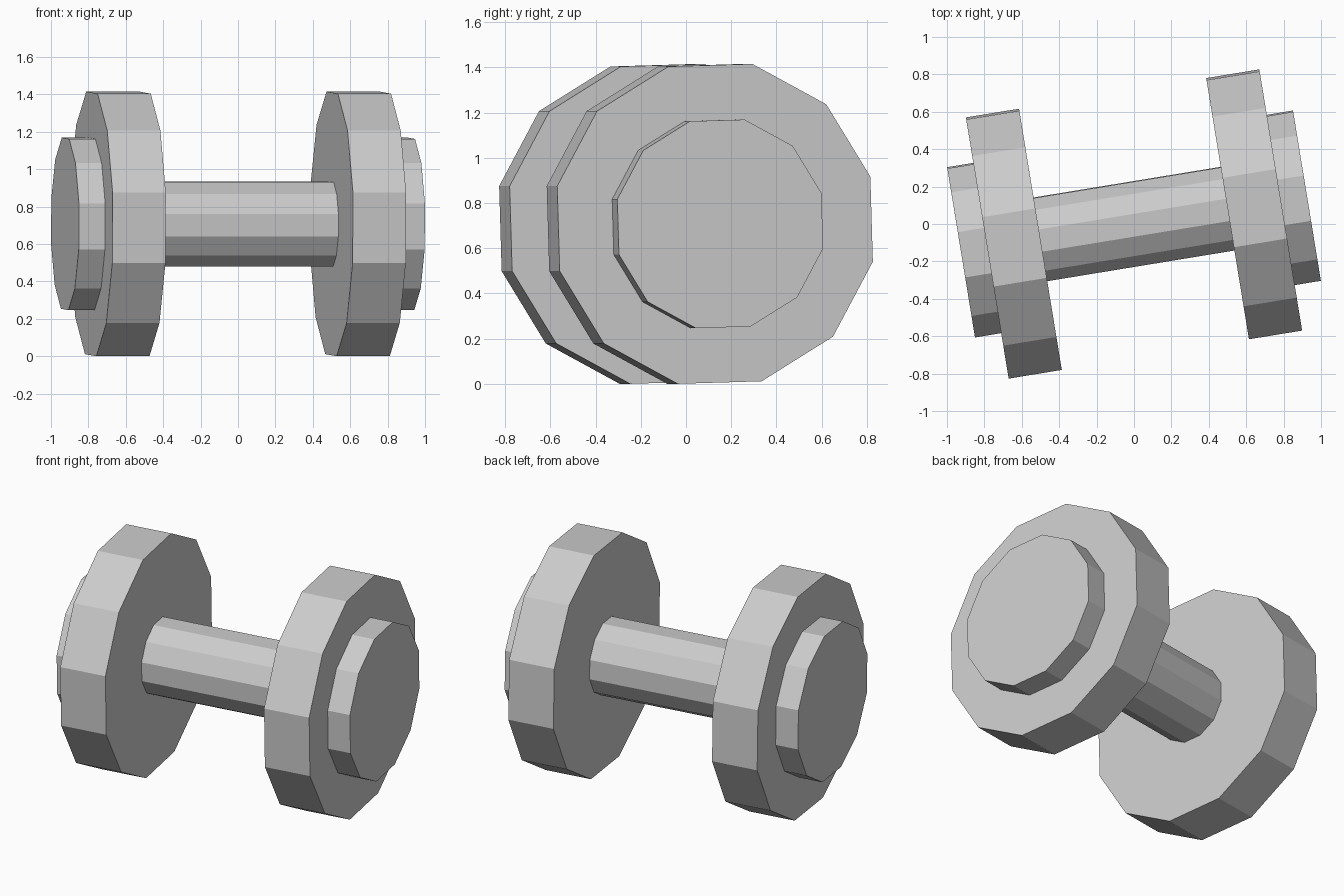
import bpy, bmesh
from math import radians
from mathutils import Matrix

cube = bpy.data.objects.get("Cube")
if cube:
    bpy.data.objects.remove(cube, do_unlink=True)

# One plain grey metal for every part
metal = bpy.data.materials.new("grey metal")
metal.use_nodes = True
grey = (0.6, 0.6, 0.6, 1)
metal.diffuse_color = grey
metal.node_tree.nodes["Principled BSDF"].inputs["Base Color"].default_value = grey

SIDES = 12
AXIS_HEIGHT = 0.7075
YAW = radians(9.3)       # the whole weight is turned on the floor
ROLL = radians(-13.3)    # and rolled so that it rests on a flat

PLACE = (Matrix.Translation((0, 0, AXIS_HEIGHT)) @ Matrix.Rotation(YAW, 4, 'Z')
         @ Matrix.Rotation(ROLL, 4, 'X') @ Matrix.Rotation(radians(90), 4, 'Y'))


def prism(name, radius, start, end):
    """Twelve-sided flat-shaded prism between two distances along the bar."""
    bm = bmesh.new()
    bmesh.ops.create_cone(bm, cap_ends=True, segments=SIDES, radius1=radius,
                          radius2=radius, depth=end - start)
    bmesh.ops.transform(bm, verts=bm.verts,
                        matrix=PLACE @ Matrix.Translation((0, 0, (start + end) / 2)))
    mesh = bpy.data.meshes.new(name)
    bm.to_mesh(mesh)
    bm.free()
    mesh.materials.append(metal)
    bpy.context.collection.objects.link(bpy.data.objects.new(name, mesh))


# Handle bar, then a large weight and a smaller end weight on each side
prism("handle_bar", 0.233, -0.52, 0.52)
for side, sign in (("left", 1), ("right", -1)):
    for part, radius, near, far in (("large_weight", 0.727, 0.507, 0.795),
                                    ("end_weight", 0.474, 0.785, 0.937)):
        start, end = sorted((sign * near, sign * far))
        prism(f"{side}_{part}", radius, start, end)
